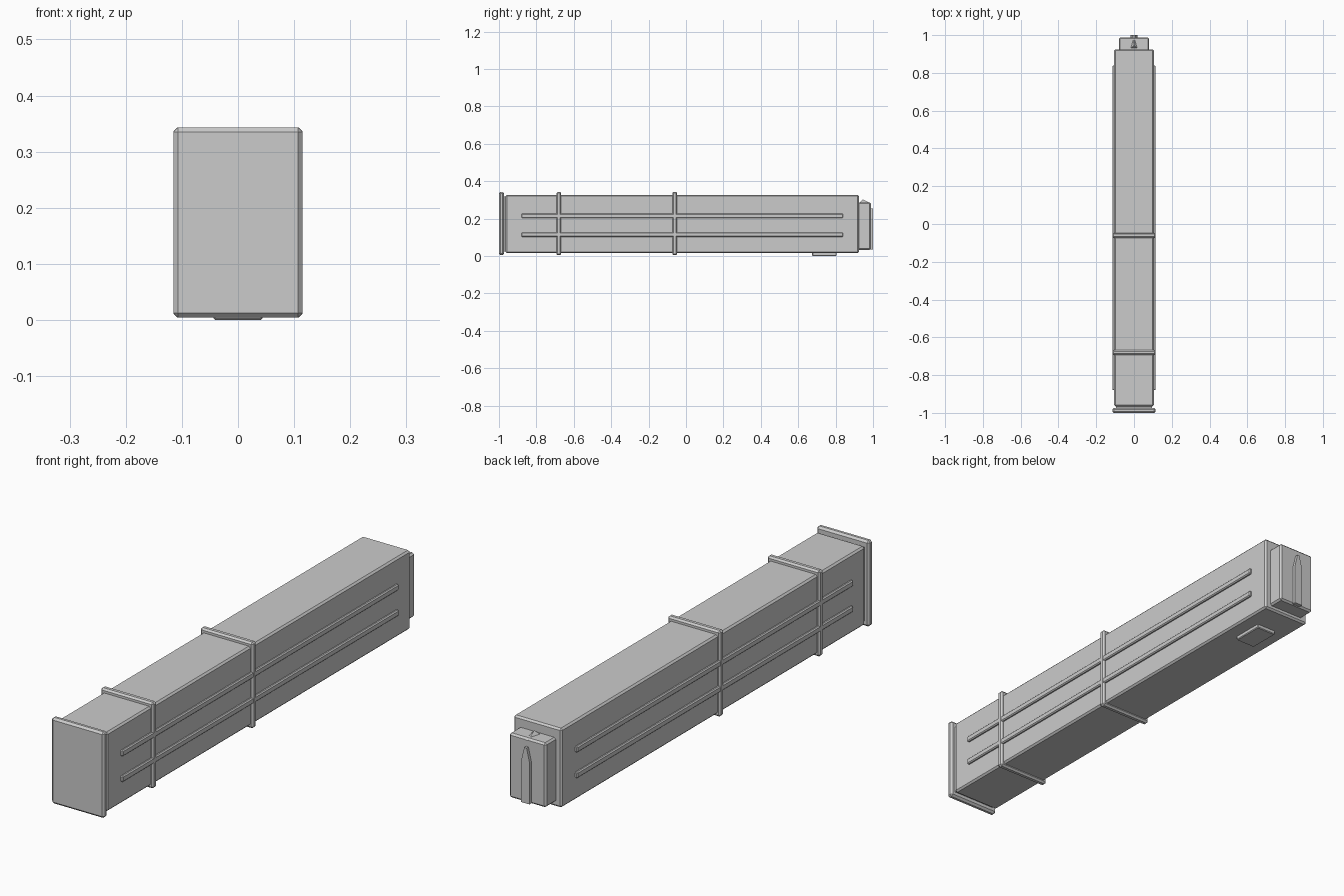
import bpy, bmesh

if "Cube" in bpy.data.objects:
    bpy.data.objects.remove(bpy.data.objects["Cube"])

grey = bpy.data.materials.new("plain grey")
grey.use_nodes = True
colour = (0.6, 0.6, 0.6, 1)
grey.diffuse_color = colour
grey.node_tree.nodes["Principled BSDF"].inputs["Base Color"].default_value = colour


def finish(name, bm, bevel=0):
    bmesh.ops.recalc_face_normals(bm, faces=bm.faces)
    mesh = bpy.data.meshes.new(name)
    bm.to_mesh(mesh)
    bm.free()
    mesh.materials.append(grey)
    ob = bpy.data.objects.new(name, mesh)
    bpy.context.collection.objects.link(ob)
    if bevel:
        mod = ob.modifiers.new("Bevel", 'BEVEL')
        mod.width = bevel
        mod.segments = 1
    return ob


def box(name, x, y, z, bevel=0):
    """Box from (min, max) ranges, with chamfered edges."""
    bm = bmesh.new()
    bmesh.ops.create_cube(bm, size=1)
    for v in bm.verts:
        v.co = [r[0] if c < 0 else r[1] for c, r in zip(v.co, (x, y, z))]
    return finish(name, bm, bevel)


def prism(name, points, offset):
    """Extrude a closed outline of 3D points by an offset."""
    bm = bmesh.new()
    face = bm.faces.new([bm.verts.new(p) for p in points])
    new = bmesh.ops.extrude_face_region(bm, geom=[face])["geom"]
    bmesh.ops.translate(bm, vec=offset, verts=[g for g in new if isinstance(g, bmesh.types.BMVert)])
    return finish(name, bm)


# Main case with its front plate and the neck joining them
box("case", (-.105, .105), (-.965, .925), (.015, .327), .007)
box("front_neck", (-.095, .095), (-.98, -.95), (.025, .317))
box("front_plate", (-.115, .115), (-1, -.974), (.004, .343), .008)

# Raised bands around the case
for name, y in (("front_band", -.68), ("middle_band", -.06)):
    box(name, (-.115, .115), (y - .013, y + .013), (.004, .343), .007)

# Long rails on both sides
for side, s in (("left", 1), ("right", -1)):
    for level, z in (("lower", .114), ("upper", .215)):
        box(f"{side}_{level}_rail", sorted((s * .098, s * .114)), (-.88, .84),
            (z - .012, z + .012), .004)

# Plate under the rear end
box("bottom_plate", (-.044, .044), (.675, .805), (0, .02), .003)

# Rear plug with a pointed rib and a small peak on top
box("rear_plug", (-.08, .08), (.91, .988), (.033, .287), .007)
prism("rear_rib", [(-.018, .98, .036), (.018, .98, .036), (.018, .98, .2),
                   (.005, .98, .255), (-.005, .98, .255), (-.018, .98, .2)], (0, .02, 0))
bm = bmesh.new()
base = [bm.verts.new(p) for p in ((-.025, .925, .28), (.025, .925, .28), (.006, .99, .28), (-.006, .99, .28))]
peak = bm.verts.new((0, .945, .302))
bm.faces.new(base)
for a, b in zip(base, base[1:] + base[:1]):
    bm.faces.new((a, b, peak))
finish("top_peak", bm)
